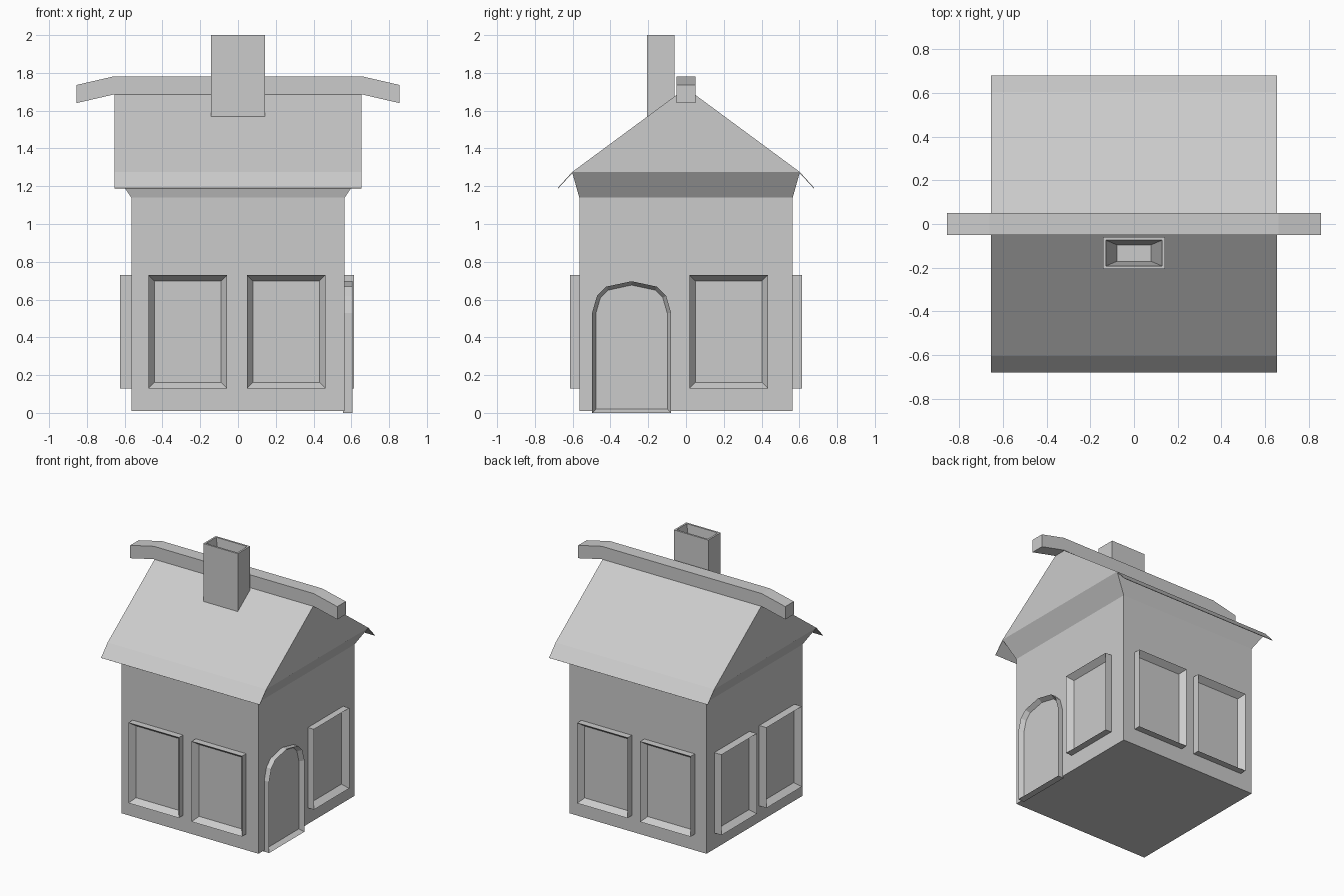
import bpy, bmesh, math
from mathutils import Matrix, Vector

if "Cube" in bpy.data.objects:
    bpy.data.objects.remove(bpy.data.objects["Cube"])


def finish(bm, name):
    bmesh.ops.recalc_face_normals(bm, faces=bm.faces[:])
    mesh = bpy.data.meshes.new(name)
    bm.to_mesh(mesh)
    bm.free()
    obj = bpy.data.objects.new(name, mesh)
    bpy.context.collection.objects.link(obj)
    return obj


def ring(bm, x, y, z):
    return [bm.verts.new((sx * x, sy * y, z))
            for sx, sy in ((-1, -1), (1, -1), (1, 1), (-1, 1))]


def panel(name, outline, base, front, rim, recess, turns):
    """Framed panel on a wall: extruded outline, inset rim, recessed pane."""
    bm = bmesh.new()
    back = [bm.verts.new((u, -base, z)) for u, z in outline]
    face = [bm.verts.new((u, -front, z)) for u, z in outline]
    n = len(outline)
    for i in range(n):
        j = (i + 1) % n
        bm.faces.new((back[i], back[j], face[j], face[i]))
    pane = bm.faces.new(face)
    bm.faces.new(back[::-1])
    bm.normal_update()
    bmesh.ops.inset_region(bm, faces=[pane], thickness=rim, use_even_offset=True)
    bmesh.ops.translate(bm, verts=pane.verts[:], vec=(0, recess, 0))
    bm.transform(Matrix.Rotation(turns * math.pi / 2, 4, 'Z'))
    return finish(bm, name)


# House walls with flared top and gables
bm = bmesh.new()
rings = [ring(bm, 0.565, 0.565, 0.01), ring(bm, 0.565, 0.565, 1.14),
         ring(bm, 0.655, 0.603, 1.275)]
bm.faces.new(rings[0])
for a, b in zip(rings, rings[1:]):
    for i in range(4):
        j = (i + 1) % 4
        bm.faces.new((a[i], a[j], b[j], b[i]))
top = rings[-1]
left, right = (bm.verts.new((s * 0.655, 0, 1.72)) for s in (-1, 1))
bm.faces.new((top[0], top[1], right, left))
bm.faces.new((top[2], top[3], left, right))
bm.faces.new((top[1], top[2], right))
bm.faces.new((top[3], top[0], left))
finish(bm, "walls_and_roof")

# Thin flared eaves along front and back
for name, s in (("front_eave", -1), ("back_eave", 1)):
    bm = bmesh.new()
    prof = [(0.603, 1.275), (0.68, 1.19), (0.677, 1.188), (0.60, 1.271)]
    ends = [[bm.verts.new((x, s * y, z)) for y, z in prof] for x in (-0.655, 0.655)]
    for i in range(4):
        j = (i + 1) % 4
        bm.faces.new((ends[0][i], ends[0][j], ends[1][j], ends[1][i]))
    bm.faces.new(ends[0])
    bm.faces.new(ends[1])
    finish(bm, name)

# Ridge beam with drooping ends
bm = bmesh.new()
path = [(-0.855, 1.64), (-0.66, 1.685), (0.66, 1.685), (0.855, 1.64)]
loops = [[bm.verts.new((x, y, z + h)) for y, h in
          ((-0.05, 0), (0.05, 0), (0.05, 0.096), (-0.05, 0.096))] for x, z in path]
for a, b in zip(loops, loops[1:]):
    for i in range(4):
        j = (i + 1) % 4
        bm.faces.new((a[i], a[j], b[j], b[i]))
bm.faces.new(loops[0])
bm.faces.new(loops[-1])
finish(bm, "ridge_beam")

# Chimney with tapered flue
bm = bmesh.new()
bmesh.ops.create_cube(bm, size=1, matrix=Matrix.Translation((0, -0.133, 1.775))
                      @ Matrix.Diagonal((0.285, 0.146, 0.45, 1)))
flue = max(bm.faces, key=lambda f: f.calc_center_median().z)
bmesh.ops.inset_region(bm, faces=[flue], thickness=0.02)
bmesh.ops.inset_region(bm, faces=[flue], thickness=0.03)
for v in flue.verts:
    v.co = Vector((v.co.x * 0.73, v.co.y, 1.75))
finish(bm, "chimney")

# Windows: two per wall, one beside the door
for side, turns, centres in (("front", 0, (-0.266, 0.255)), ("right", 1, (0.226,)),
                             ("back", 2, (-0.26, 0.26)), ("left", 3, (-0.265, 0.265))):
    for k, c in enumerate(centres):
        box = [(c - 0.208, 0.13), (c + 0.208, 0.13), (c + 0.208, 0.73), (c - 0.208, 0.73)]
        panel(f"{side}_window_{k + 1}", box, 0.555,
              0.625 if side == "left" else 0.615, 0.032, 0.043, turns)

# Arched door on the right wall
half = [(0.209, 0.0), (0.209, 0.53), (0.183, 0.62), (0.135, 0.668)]
arch = half + [(0, 0.697)] + [(-u, z) for u, z in reversed(half)]
panel("door", [(u - 0.288, z) for u, z in arch], 0.555, 0.605, 0.02, 0.033, 1)
